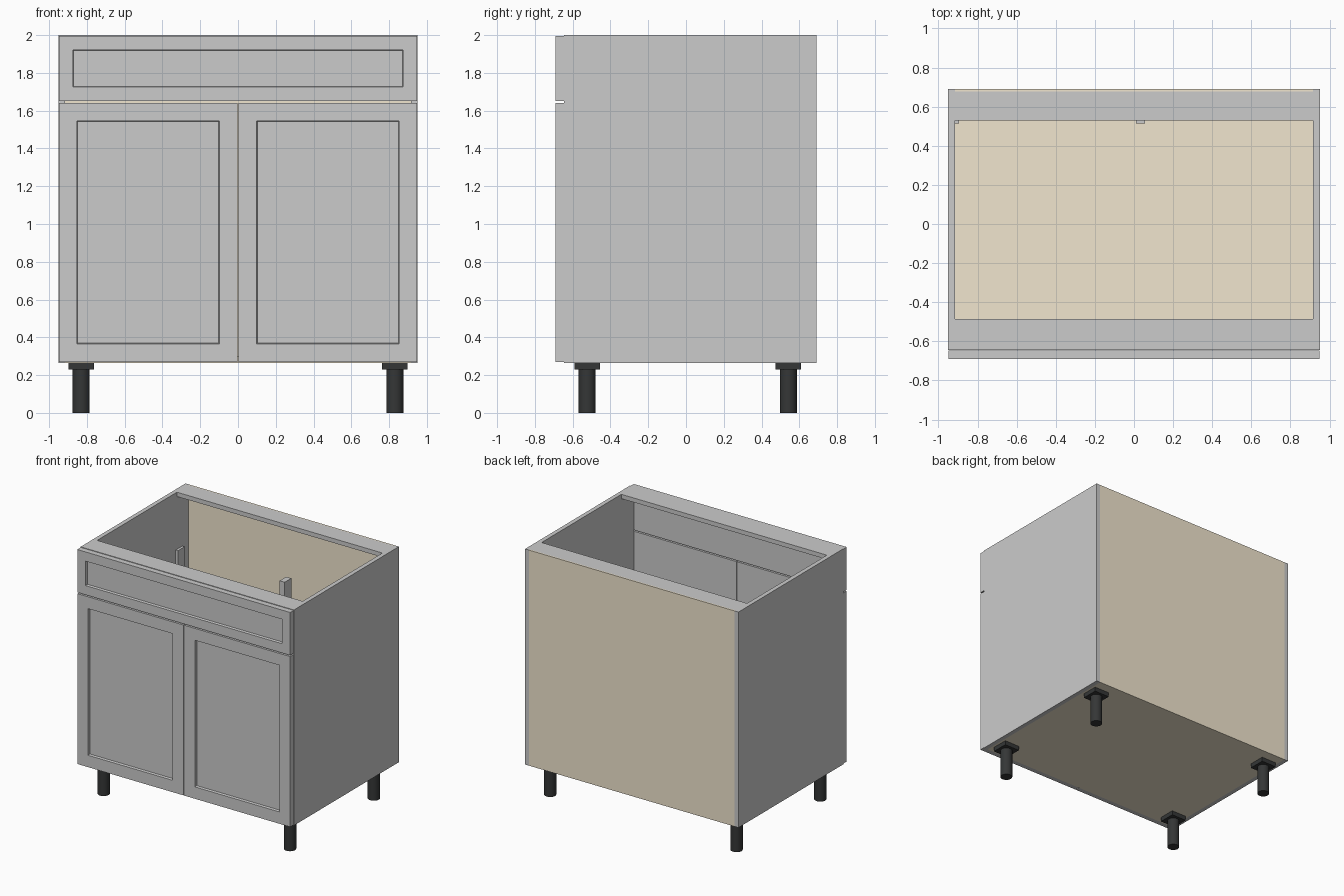
import bpy, bmesh
from mathutils import Vector

if "Cube" in bpy.data.objects:
    bpy.data.objects.remove(bpy.data.objects["Cube"])


def material(name, rgb):
    m = bpy.data.materials.new(name)
    m.diffuse_color = (*rgb, 1)
    m.use_nodes = True
    m.node_tree.nodes["Principled BSDF"].inputs["Base Color"].default_value = m.diffuse_color
    return m


wood = material("plywood", (0.88, 0.79, 0.62))
black = material("black_plastic", (0.035, 0.037, 0.037))


def finish(name, bm, mat=None):
    mesh = bpy.data.meshes.new(name)
    bm.to_mesh(mesh)
    bm.free()
    ob = bpy.data.objects.new(name, mesh)
    bpy.context.collection.objects.link(ob)
    if mat:
        mesh.materials.append(mat)
    return ob


def box_bmesh(lo, hi):
    lo, hi = Vector(lo), Vector(hi)
    bm = bmesh.new()
    bmesh.ops.create_cube(bm, size=1)
    bmesh.ops.scale(bm, vec=hi - lo, verts=bm.verts)
    bmesh.ops.translate(bm, vec=(lo + hi) / 2, verts=bm.verts)
    return bm


def box(name, lo, hi, mat=None):
    return finish(name, box_bmesh(lo, hi), mat)


def shaker_front(name, x0, x1, z0, z1, margin):
    """Slab with a framed, slightly sunken panel on the -y side."""
    bm = box_bmesh((x0, -0.69, z0), (x1, -0.646, z1))
    bm.normal_update()
    face = min(bm.faces, key=lambda f: f.calc_center_median().y)
    bmesh.ops.inset_region(bm, faces=[face], thickness=margin)
    bmesh.ops.inset_region(bm, faces=[face], thickness=0.005)
    bmesh.ops.translate(bm, vec=(0, 0.02, 0), verts=face.verts)
    return finish(name, bm)


W, T = 0.95, 0.035            # half width, board thickness
FRONT, BACK = -0.645, 0.69    # carcass depth
BOTTOM, TOP = 0.265, 2.0
IN = W - T

# Carcass sides
box("left_side", (-W, FRONT, BOTTOM), (-IN, BACK, TOP))
box("right_side", (IN, FRONT, BOTTOM), (W, BACK, TOP))

# Floor and back panel
box("floor_panel", (-IN, FRONT, BOTTOM), (IN, BACK - 0.012, BOTTOM + T), wood)
box("back_panel", (-IN, BACK - 0.012, BOTTOM), (IN, BACK, TOP), wood)

# Top stretcher rails
box("front_rail", (-IN, FRONT, TOP - T), (IN, -0.485, TOP))
box("back_rail", (-IN, 0.53, TOP - T), (IN, BACK - 0.012, TOP))

# False drawer front and pair of doors
shaker_front("drawer_front", -0.948, 0.948, 1.651, 1.996, 0.105)
shaker_front("left_door", -0.948, -0.003, 0.27, 1.641, 0.135)
shaker_front("right_door", 0.003, 0.948, 0.27, 1.641, 0.135)

# Small upright blocks inside near the back
for side, x in (("left", -0.94), ("right", 0.01)):
    box(f"{side}_inner_block", (x, 0.515, 1.22), (x + 0.045, 0.6, 1.54))

# Legs with square mounting plates
for xs, x in (("left", -0.83), ("right", 0.83)):
    for ys, y in (("front", -0.523), ("back", 0.542)):
        box(f"{ys}_{xs}_leg_plate", (x - 0.067, y - 0.067, 0.23),
            (x + 0.067, y + 0.067, BOTTOM), black)
        bpy.ops.mesh.primitive_cylinder_add(vertices=32, radius=0.045, depth=0.23,
                                            location=(x, y, 0.115))
        leg = bpy.context.object
        leg.name = f"{ys}_{xs}_leg"
        leg.data.materials.append(black)
        bpy.ops.object.shade_smooth_by_angle()
